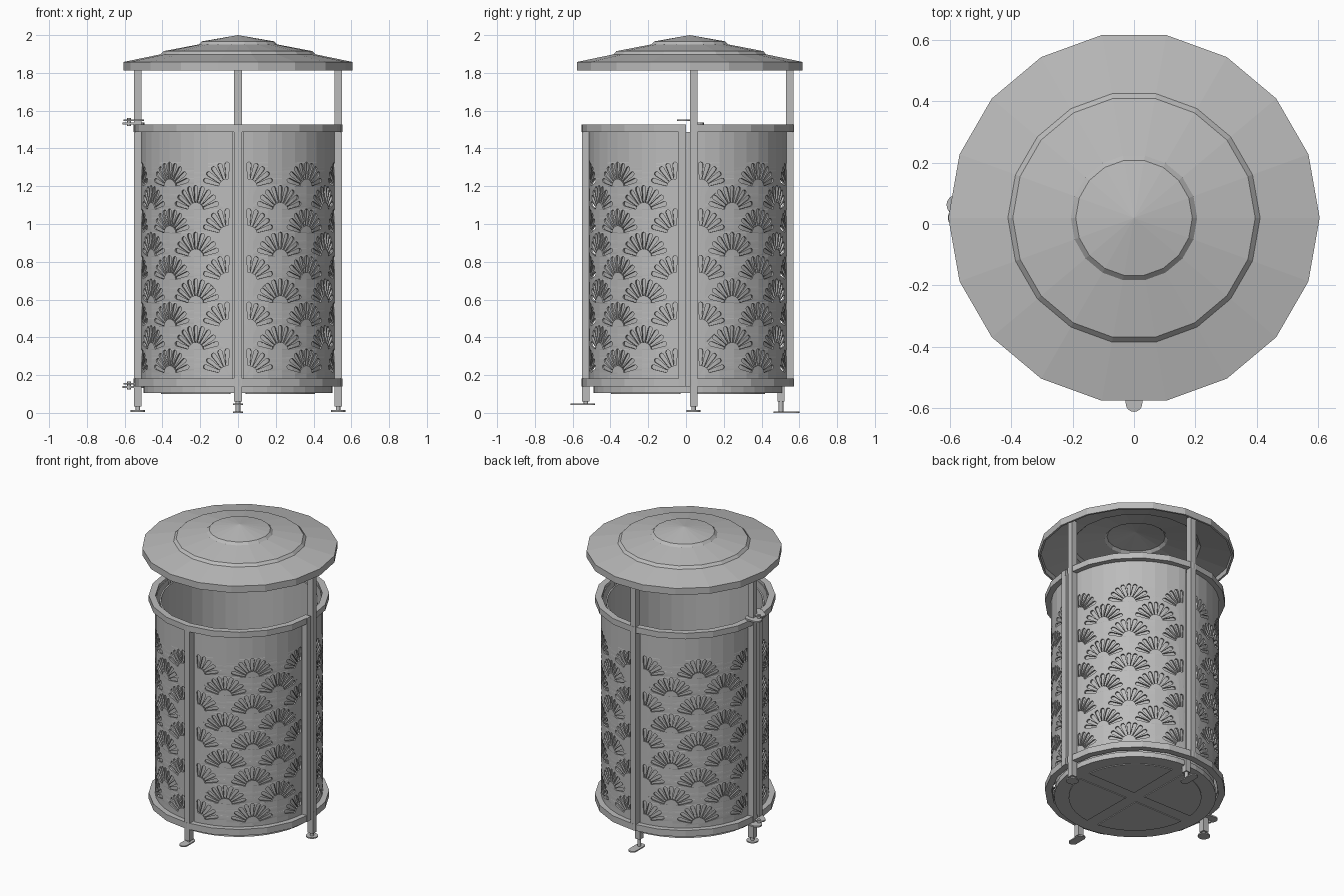
import bpy, bmesh
from math import sin, cos, pi, radians
from mathutils import Vector

cube = bpy.data.objects.get("Cube")
if cube:
    bpy.data.objects.remove(cube, do_unlink=True)

steel = bpy.data.materials.new("grey_steel")
steel.use_nodes = True
grey = (0.5, 0.5, 0.5, 1)
steel.diffuse_color = grey
steel.node_tree.nodes["Principled BSDF"].inputs["Base Color"].default_value = grey

BACK = 0.02        # back half is shifted by the gap between the two halves
R = 0.508          # panel radius


def finish(name, bm):
    bmesh.ops.recalc_face_normals(bm, faces=bm.faces)
    mesh = bpy.data.meshes.new(name)
    bm.to_mesh(mesh)
    bm.free()
    mesh.materials.append(steel)
    obj = bpy.data.objects.new(name, mesh)
    bpy.context.collection.objects.link(obj)
    return obj


def box(name, x0, x1, y0, y1, z0, z1):
    bm = bmesh.new()
    bmesh.ops.create_cube(bm, size=1)
    for v in bm.verts:
        v.co = (x0 + (v.co.x + .5) * (x1 - x0), y0 + (v.co.y + .5) * (y1 - y0),
                z0 + (v.co.z + .5) * (z1 - z0))
    return finish(name, bm)


def sweep(name, profile, start, turn, steps, cy):
    """Turn a closed (radius, z) profile around the vertical axis."""
    bm = bmesh.new()
    full = turn == 360
    rows = []
    for i in range(steps if full else steps + 1):
        a = radians(start + turn * i / steps)
        rows.append([bm.verts.new((r * cos(a), cy + r * sin(a), z)) for r, z in profile])
    n = len(profile)
    for i in range(steps):
        a, b = rows[i], rows[(i + 1) % len(rows)]
        for j in range(n):
            k = (j + 1) % n
            bm.faces.new((a[j], b[j], b[k], a[k]))
    if not full:
        bm.faces.new(rows[0])
        bm.faces.new(rows[-1])
    bmesh.ops.remove_doubles(bm, verts=bm.verts, dist=1e-5)
    return finish(name, bm)


def pad(name, p, q, r, z0, z1, sides=16):
    """Plate with round ends running from p to q."""
    bm = bmesh.new()
    for c in {p, q}:
        for i in range(sides):
            a = 2 * pi * i / sides
            for z in (z0, z1):
                bm.verts.new((c[0] + r * cos(a), c[1] + r * sin(a), z))
    hull = bmesh.ops.convex_hull(bm, input=bm.verts)
    loose = [g for g in set(hull["geom_interior"]) if isinstance(g, bmesh.types.BMVert)]
    bmesh.ops.delete(bm, geom=loose, context="VERTS")
    bmesh.ops.dissolve_limit(bm, angle_limit=0.01, verts=bm.verts, edges=bm.edges)
    return finish(name, bm)


def slot(cu, cv, lean):
    """Outline of one petal slot, round at its outer end."""
    d = Vector((sin(lean), cos(lean)))
    s = Vector((d.y, -d.x))
    pts = [(.045, -.006), (.045, .006), (.123, .012), (.132, .008),
           (.135, 0), (.132, -.008), (.123, -.012)]
    return [Vector((cu, cv)) + d * along + s * across for along, across in pts]


def panel_mesh():
    """Flat quarter panel with fan-shaped openings, still to be bent."""
    lo, hi = radians(3) * R, radians(87) * R
    outlines = [[Vector(p) for p in ((lo, .16), (hi, .16), (hi, 1.51), (lo, 1.51))]]
    for row in range(9):
        base = .205 + .1235 * row
        fans = ((26, -4, 4), (64, -4, 4)) if row % 2 else ((6.5, 0, 4), (45, -4, 4), (83.5, -4, 0))
        for deg, first, last in fans:
            for k in range(first, last + 1):
                outlines.append(slot(radians(deg) * R, base, radians(18 * k)))
    curve = bpy.data.curves.new("panel_outline", "CURVE")
    curve.dimensions = "2D"
    curve.fill_mode = "BOTH"
    curve.extrude = .005
    for pts in outlines:
        sp = curve.splines.new("POLY")
        sp.points.add(len(pts) - 1)
        for point, co in zip(sp.points, pts):
            point.co = (co.x, co.y, 0, 1)
        sp.use_cyclic_u = True
    obj = bpy.data.objects.new("panel_outline", curve)
    bpy.context.collection.objects.link(obj)
    bpy.context.view_layer.update()
    deps = bpy.context.evaluated_depsgraph_get()
    mesh = bpy.data.meshes.new_from_object(obj.evaluated_get(deps))
    bpy.data.objects.remove(obj, do_unlink=True)
    return mesh


# Four pierced panels, bent into quarter cylinders
flat = panel_mesh()
for q, name in enumerate(("back_left", "back_right", "front_right", "front_left")):
    bm = bmesh.new()
    bm.from_mesh(flat)
    bmesh.ops.remove_doubles(bm, verts=bm.verts, dist=1e-5)
    for k in range(1, 10):
        bmesh.ops.bisect_plane(bm, geom=bm.verts[:] + bm.edges[:] + bm.faces[:],
                               plane_co=(radians(9 * k) * R, 0, 0), plane_no=(1, 0, 0))
    for v in bm.verts:
        a, r = v.co.x / R + q * pi / 2, R + v.co.z
        v.co = (r * cos(a), r * sin(a) + (BACK if q < 2 else 0), v.co.y)
    finish(name + "_panel", bm)

# Half rings at the top and bottom of both halves
for half, start, cy in (("front", 180, 0), ("back", 0, BACK)):
    for level, z0, z1 in (("lower", .14, .183), ("upper", 1.488, 1.528)):
        sweep(f"{half}_{level}_ring", [(.51, z0), (.552, z0), (.552, z1), (.51, z1)],
              start, 180, 10, cy)

# Inner liner and floor
sweep("liner", [(.48, .12), (.49, .12), (.49, 1.488), (.48, 1.488)], 0, 360, 40, .01)
sweep("floor", [(0, .105), (.5, .105), (.5, .14), (0, .14)], 0, 360, 40, .01)
for q in range(4):
    bm = bmesh.new()
    pts = [(.04, .04)] + [(.41 * cos(radians(a)), .41 * sin(radians(a))) for a in range(6, 85, 6)]
    face = bm.faces.new([bm.verts.new((x, y, .105)) for x, y in pts])
    new = bmesh.ops.extrude_face_region(bm, geom=[face])["geom"]
    bmesh.ops.translate(bm, vec=(0, 0, -.005), verts=[g for g in new if isinstance(g, bmesh.types.BMVert)])
    turn = q * pi / 2
    for v in bm.verts:
        x, y = v.co.x, v.co.y
        v.co.x, v.co.y = x * cos(turn) - y * sin(turn), x * sin(turn) + y * cos(turn) + .01
    finish(f"floor_plate_{q + 1}", bm)

# Posts: the side and back posts carry the roof, the front half stops at the ring
box("front_post", -.02, .02, -.55, -.51, .06, 1.528)
box("back_post", -.02, .02, .53, .57, .14, 1.855)
box("back_leg", -.018, .018, .485, .522, .06, .15)
pad("front_foot", (0, -.585), (0, -.51), .027, .042, .05)
pad("back_foot", (0, .49), (0, .573), .027, 0, .008)
pad("front_foot_stem", (0, -.53), (0, -.53), .012, .045, .065)
pad("back_foot_stem", (0, .503), (0, .503), .012, .004, .065)
for side, s in (("left", 1), ("right", -1)):
    x0, x1 = sorted((s * .51, s * .55))
    box(side + "_post", x0, x1, .02, .06, .035, 1.855)
    box(side + "_stile", x0, x1, -.04, 0, .14, 1.528)
    pad(side + "_foot", (s * .53, .04), (s * .53, .04), .038, .006, .014)
    pad(side + "_foot_stem", (s * .53, .04), (s * .53, .04), .012, .01, .04)

# Hinges joining the two halves
for level, z in (("upper", 1.528), ("lower", .133)):
    pad(level + "_hinge_front_ear", (-.53, -.015), (-.575, .02), .032, z + .018, z + .026)
    pad(level + "_hinge_back_ear", (-.53, .06), (-.577, .062), .034, z, z + .01)
    pad(level + "_hinge_pin", (-.577, .038), (-.577, .038), .01, z - .01, z + .032)

# Stepped roof
sweep("roof", [(0, 2), (.19, 1.967), (.206, 1.951), (.395, 1.915), (.411, 1.898), (.605, 1.858),
               (.605, 1.813), (.592, 1.813), (.592, 1.847), (.4, 1.887), (.384, 1.904),
               (.196, 1.94), (.18, 1.956), (0, 1.988)], 0, 360, 18, BACK)
